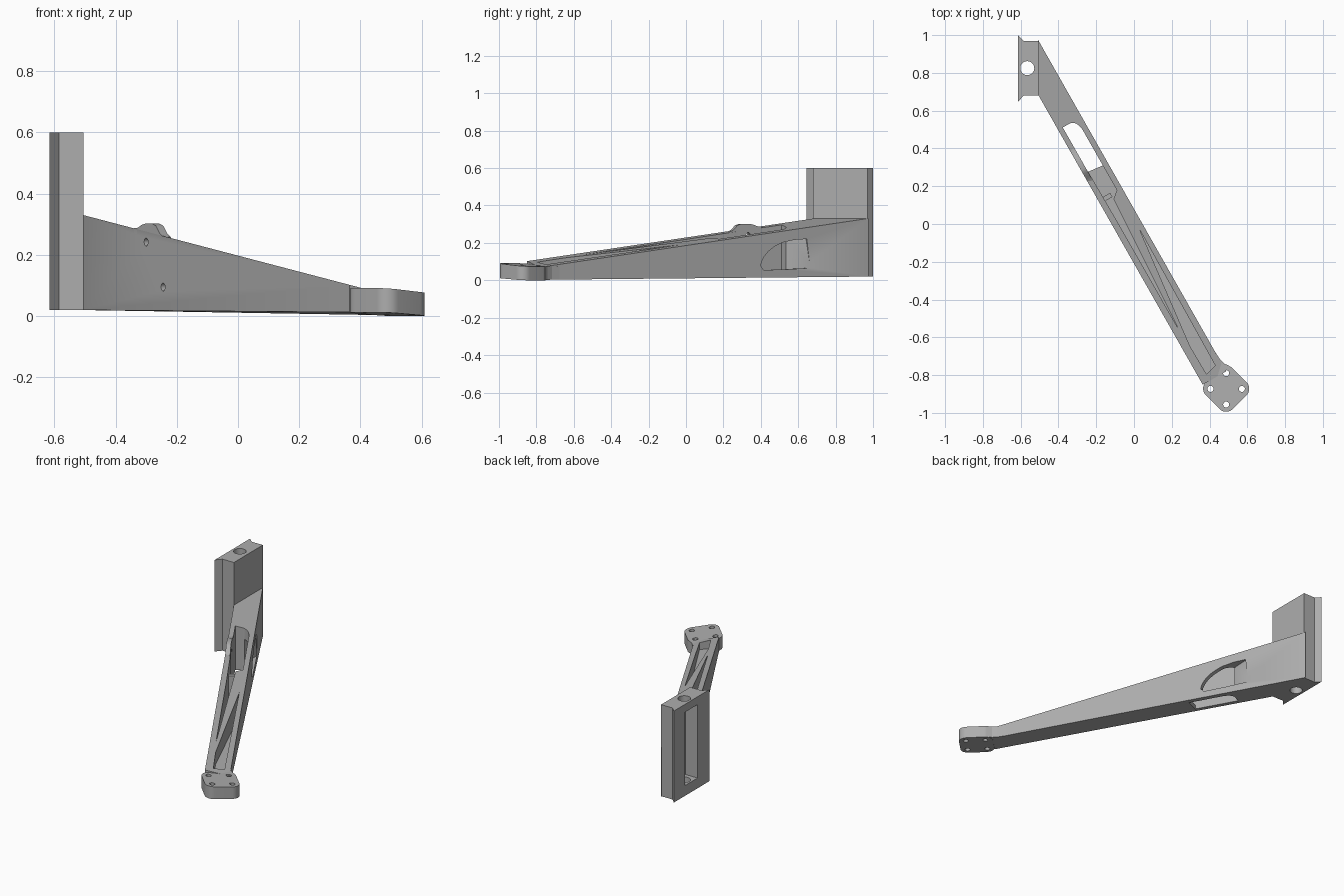
import bpy, bmesh, math
from mathutils import Vector

if "Cube" in bpy.data.objects:
    bpy.data.objects.remove(bpy.data.objects["Cube"], do_unlink=True)

grey = bpy.data.materials.new("satin grey")
grey.use_nodes = True
grey.diffuse_color = (0.42, 0.42, 0.42, 1)
grey.node_tree.nodes["Principled BSDF"].inputs["Base Color"].default_value = (0.42, 0.42, 0.42, 1)

# Arm frame: s runs along the arm, t runs across it
ANGLE = math.atan2(1.762, 1)
ORIGIN = Vector((-0.505, 0.68))
ALONG = Vector((math.cos(ANGLE), -math.sin(ANGLE)))
ACROSS = Vector((math.sin(ANGLE), math.cos(ANGLE)))
WIDTH = 0.143


def arm_xy(s, t):
    return ORIGIN + ALONG * s + ACROSS * t


def arm_points(pairs):
    return [arm_xy(s, t) for s, t in pairs]


def loft(name, lower, upper):
    """Closed solid between two matching rings of points."""
    bm = bmesh.new()
    a = [bm.verts.new(p) for p in lower]
    b = [bm.verts.new(p) for p in upper]
    bm.faces.new(a)
    bm.faces.new(b)
    for i in range(len(a)):
        j = (i + 1) % len(a)
        bm.faces.new((a[i], a[j], b[j], b[i]))
    bmesh.ops.recalc_face_normals(bm, faces=bm.faces)
    mesh = bpy.data.meshes.new(name)
    bm.to_mesh(mesh)
    bm.free()
    mesh.materials.append(grey)
    obj = bpy.data.objects.new(name, mesh)
    bpy.context.collection.objects.link(obj)
    return obj


def prism(name, plan, bottom, top):
    """Upright solid; bottom and top are heights or functions of x, y."""
    def ring(h):
        return [(p[0], p[1], h(p[0], p[1]) if callable(h) else h) for p in plan]
    return loft(name, ring(bottom), ring(top))


def side_prism(name, profile, inner, outer):
    """Solid across the arm from an s, z profile; inner may depend on s."""
    def ring(f):
        return [(*arm_xy(s, f(s) if callable(f) else f), z) for s, z in profile]
    return loft(name, ring(inner), ring(outer))


def circle(cx, cy, r, n=24):
    return [(cx + r * math.cos(2 * math.pi * i / n),
             cy + r * math.sin(2 * math.pi * i / n)) for i in range(n)]


def cut(obj, cutters):
    for c in cutters:
        mod = obj.modifiers.new(c.name, "BOOLEAN")
        mod.object = c
        mod.operation = "DIFFERENCE"
        mod.solver = "EXACT"
        bpy.context.view_layer.objects.active = obj
        bpy.ops.object.modifier_apply(modifier=mod.name)
    for c in cutters:
        bpy.data.objects.remove(c, do_unlink=True)


def arm_top(x, y):
    return 0.33 - 0.262 * (x + 0.505)


def arm_bottom(x, y):
    p = Vector((x, y)) - ORIGIN
    return 0.02 - max(0, p.dot(ALONG)) * (0.004 + 0.04 * p.dot(ACROSS))


def pad_top(x, y):
    return 0.09 - 0.06 * (x + y + 0.5)


def pad_bottom(x, y):
    return 0.0115 - 0.045 * (x + y + 0.5)


# Mounting plate with flared rear edges
plate = prism("mounting_plate", [(-0.615, 1.0), (-0.585, 0.97), (-0.505, 0.97),
                                 (-0.505, 0.68), (-0.585, 0.68), (-0.615, 0.645)], 0.02, 0.6)
slot = prism("slot_cutter", [(-0.7, 0.763), (-0.53, 0.763), (-0.53, 0.887), (-0.7, 0.887)], 0.085, 0.55)
cut(plate, [slot, prism("bolt_cutter", circle(-0.565, 0.825, 0.037, 32), -0.1, 0.7)])

# Tapered arm
skew = WIDTH * math.sin(ANGLE) / math.cos(ANGLE)
arm = prism("tapered_arm", arm_points([(-0.008, 0), (1.76, 0), (1.76, WIDTH),
                                       (-skew - 0.008, WIDTH)]), arm_bottom, arm_top)

# Through opening with a rounded end
opening = [(0.49, 0.113), (0.48, 0.028), (0.21, 0.028)]
opening += [(0.275 - 0.065 * math.cos(a), 0.07 + 0.043 * math.sin(a))
            for a in [math.radians(d) for d in range(0, 91, 15)]]
cutters = [prism("opening_cutter", arm_points(opening), -0.2, 0.7)]

# Pockets either side of the diagonal rib
FLOOR = 0.042
cutters.append(prism("long_pocket_cutter", arm_points(
    [(0.46, 0.029), (0.8, 0.033), (1.446, 0.034), (0.673, 0.074),
     (0.64, 0.113), (0.46, 0.113)]), FLOOR, 0.7))
cutters.append(prism("tip_pocket_cutter", arm_points(
    [(0.88, 0.115), (1.55, 0.042), (1.722, 0.045), (1.705, 0.108)]), FLOOR, 0.7))

# Curved side window with a tapered run-out
arch = [(0.15 + 0.255 * math.sin(a), 0.06 + 0.16 * math.cos(a))
        for a in [math.radians(d) for d in range(24, 85, 6)]]
cutters.append(side_prism("window_cutter", arch + [(0.385, 0.055), (arch[0][0], 0.058)], 0.06, 0.2))
cutters.append(side_prism("runout_cutter", [(0.27, 0.202), (0.2, 0.216), (0.12, 0.221),
                                            (0.1, 0.066), (0.27, 0.057)],
                          lambda s: 0.05 + (0.27 - s) * 0.56, 0.2))
cut(arm, cutters)

# Raised ear on the thin wall
ear = side_prism("wall_ear", [(0.335, 0.27), (0.335, 0.287), (0.36, 0.289), (0.385, 0.298),
                              (0.41, 0.302), (0.455, 0.302), (0.48, 0.295), (0.505, 0.27),
                              (0.53, 0.258), (0.53, 0.245), (0.44, 0.265)], 0, 0.028)

# Screw holes through the thin wall
cut(arm, [side_prism("screw_cutter", circle(s, z, 0.013, 16), -0.05, 0.05)
          for s, z in ((0.415, 0.242), (0.527, 0.095))])

# Cable stop inside the long pocket
prism("cable_stop", arm_points([(0.635, 0.026), (0.66, 0.026), (0.66, 0.075), (0.635, 0.075)]),
      FLOOR - 0.01, 0.19)

# Rounded diamond pad at the tip
outline = []
for k in range(4):
    mid = math.radians(90 * k)
    centre = Vector((0.488, -0.872)) + Vector((math.cos(mid), math.sin(mid))) * 0.072
    for d in range(-45, 46, 9):
        a = mid + math.radians(d)
        outline.append(centre + Vector((math.cos(a), math.sin(a))) * 0.05)
pad = prism("tip_pad", outline, pad_bottom, pad_top)
cutters = []
for k in range(4):
    a = math.radians(90 * k)
    cutters.append(prism("pad_hole_cutter", circle(
        0.488 + 0.083 * math.cos(a), -0.873 + 0.083 * math.sin(a), 0.016, 20), -0.1, 0.3))
cut(pad, cutters)

# Neck fillet where the arm flares into the pad
prism("neck_fillet", arm_points([(1.64, WIDTH), (1.69, WIDTH + 0.003), (1.72, WIDTH + 0.012),
                                 (1.745, WIDTH + 0.03), (1.76, 0.12), (1.64, 0.13)]),
      arm_bottom, pad_top)

# Smooth the curved faces, keep the edges sharp
for obj in (plate, arm, ear, pad):
    bpy.ops.object.select_all(action="DESELECT")
    obj.select_set(True)
    bpy.context.view_layer.objects.active = obj
    bpy.ops.object.shade_smooth_by_angle(angle=math.radians(30))
